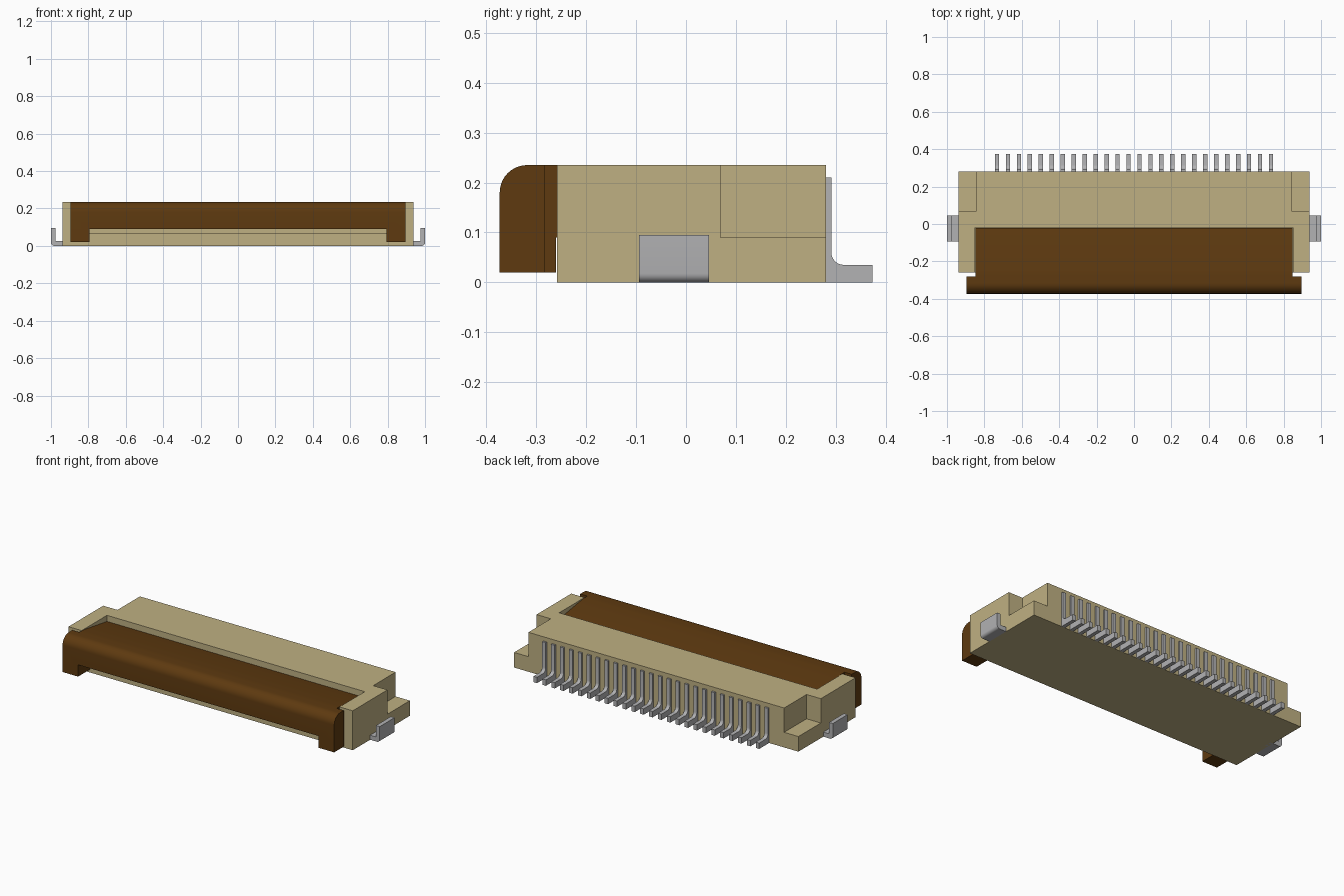
import bpy, bmesh, math

cube = bpy.data.objects.get("Cube")
if cube:
    bpy.data.objects.remove(cube, do_unlink=True)


def material(name, rgb, rough):
    m = bpy.data.materials.new(name)
    m.use_nodes = True
    m.diffuse_color = (*rgb, 1)
    bsdf = next(n for n in m.node_tree.nodes if n.type == 'BSDF_PRINCIPLED')
    bsdf.inputs["Base Color"].default_value = (*rgb, 1)
    bsdf.inputs["Roughness"].default_value = rough
    return m


BEIGE = material("beige plastic", (0.52, 0.435, 0.225), 0.6)
BROWN = material("brown plastic", (0.112, 0.042, 0.005), 0.6)
GREY = material("grey metal", (0.445, 0.445, 0.455), 0.5)


def prism(name, points, lo, hi, mat, axis='x'):
    """Extrude a 2D outline: (y, z) along x, or (x, z) along y."""
    place = (lambda p, t: (t, p[0], p[1])) if axis == 'x' else (lambda p, t: (p[0], t, p[1]))
    bm = bmesh.new()
    face = bm.faces.new([bm.verts.new(place(p, lo)) for p in points])
    ext = bmesh.ops.extrude_face_region(bm, geom=[face])
    shift = (hi - lo, 0, 0) if axis == 'x' else (0, hi - lo, 0)
    bmesh.ops.translate(bm, vec=shift,
                        verts=[v for v in ext["geom"] if isinstance(v, bmesh.types.BMVert)])
    bmesh.ops.recalc_face_normals(bm, faces=bm.faces)
    me = bpy.data.meshes.new(name)
    bm.to_mesh(me)
    bm.free()
    me.materials.append(mat)
    ob = bpy.data.objects.new(name, me)
    bpy.context.collection.objects.link(ob)
    return ob


def box(name, x0, x1, y0, y1, z0, z1, mat):
    return prism(name, [(y0, z0), (y1, z0), (y1, z1), (y0, z1)], x0, x1, mat)


def arc(cx, cz, r, start, end, n=8):
    return [(cx + r * math.cos(math.radians(start + (end - start) * i / n)),
             cz + r * math.sin(math.radians(start + (end - start) * i / n)))
            for i in range(n + 1)]


def activate(ob):
    bpy.ops.object.select_all(action='DESELECT')
    ob.select_set(True)
    bpy.context.view_layer.objects.active = ob


def boolean(ob, tool, operation):
    """Apply a boolean and remove the tool object."""
    mod = ob.modifiers.new("boolean", 'BOOLEAN')
    mod.operation, mod.object, mod.solver = operation, tool, 'EXACT'
    activate(ob)
    bpy.ops.object.modifier_apply(modifier=mod.name)
    bpy.data.objects.remove(tool, do_unlink=True)


def smooth(ob):
    activate(ob)
    bpy.ops.object.shade_smooth_by_angle(angle=math.radians(30))


# Housing: block with a front recess and two stepped rear corners
housing = box("housing", -0.937, 0.937, -0.258, 0.28, 0, 0.235, BEIGE)
boolean(housing, box("recess_cutter", -0.85, 0.85, -0.5, -0.02, 0.07, 0.5, BEIGE), 'DIFFERENCE')
for s in (-1, 1):
    x0, x1 = sorted((s * 0.843, s * 1.2))
    boolean(housing, box("corner_cutter", x0, x1, 0.069, 0.5, 0.09, 0.5, BEIGE), 'DIFFERENCE')

# Flip lock: wide rounded front bar plus a narrower flap sloping into the recess
lock = prism("flip_lock", [(-0.282, 0.02), (-0.282, 0.235)]
             + arc(-0.318, 0.18, 0.055, 90, 180, 10) + [(-0.373, 0.02)],
             -0.895, 0.895, BROWN)
flap = prism("flap", [(-0.30, 0.02), (-0.26, 0.02), (-0.26, 0.09), (-0.022, 0.09),
                      (-0.022, 0.20), (-0.25, 0.235), (-0.30, 0.235)],
             -0.848, 0.848, BROWN)
boolean(lock, flap, 'UNION')
boolean(lock, box("cable_cutter", -0.793, 0.793, -0.5, -0.25, -0.1, 0.09, BROWN), 'DIFFERENCE')
smooth(lock)

# Row of rear contact pins, each an L with a filleted inner corner
PINS, PITCH, HALF = 26, 0.0586, 0.0115
pin_outline = ([(0.275, 0), (0.373, 0), (0.373, 0.035)]
               + arc(0.316, 0.060, 0.025, 270, 180, 6) + [(0.291, 0.21), (0.275, 0.21)])
for i in range(PINS):
    x = (i - (PINS - 1) / 2) * PITCH
    smooth(prism(f"pin_{i + 1}", pin_outline, x - HALF, x + HALF, GREY))

# Side solder tabs, bent upward at the outer end
for s, side in ((-1, "right"), (1, "left")):
    outline = ([(0.92, 0)] + arc(0.982, 0.018, 0.018, 270, 360, 6)
               + [(1.0, 0.095), (0.975, 0.095), (0.975, 0.027), (0.92, 0.027)])
    smooth(prism(f"{side}_solder_tab", [(s * x, z) for x, z in outline],
                 -0.094, 0.046, GREY, axis='y'))
